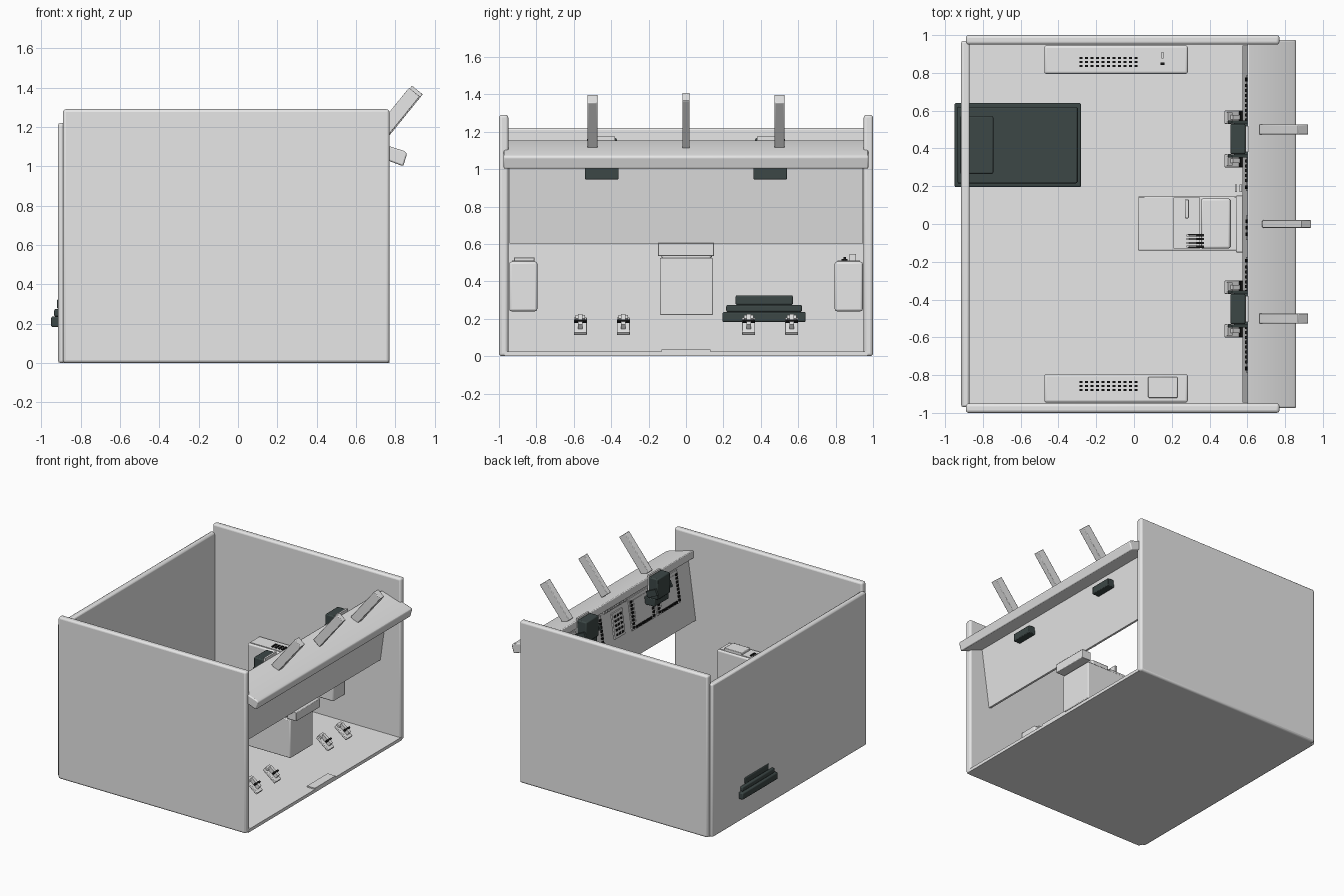
import bpy
import bmesh
from math import radians, atan2
from mathutils import Matrix, Vector

cube = bpy.data.objects.get("Cube")
if cube:
    bpy.data.objects.remove(cube, do_unlink=True)


def material(name, color):
    m = bpy.data.materials.new(name)
    m.use_nodes = True
    m.diffuse_color = (*color, 1)
    m.node_tree.nodes["Principled BSDF"].inputs["Base Color"].default_value = (*color, 1)
    return m


GREY = material("light_grey", (0.8, 0.8, 0.8))
DARK = material("dark_slate", (0.045, 0.063, 0.061))
BLACK = material("black", (0.01, 0.01, 0.01))


def finish(name, bm, mat, bevel=0, segments=2):
    mesh = bpy.data.meshes.new(name)
    bmesh.ops.recalc_face_normals(bm, faces=bm.faces)
    bm.to_mesh(mesh)
    bm.free()
    mesh.materials.append(mat)
    ob = bpy.data.objects.new(name, mesh)
    bpy.context.collection.objects.link(ob)
    if bevel:
        mod = ob.modifiers.new("Bevel", 'BEVEL')
        mod.width = bevel
        mod.segments = segments
        bpy.ops.object.select_all(action='DESELECT')
        ob.select_set(True)
        bpy.context.view_layer.objects.active = ob
        bpy.ops.object.shade_smooth_by_angle(angle=radians(40))
    return ob


def add_box(bm, center, size, tilt=0):
    mat = Matrix.Translation(center) @ Matrix.Rotation(tilt, 4, 'Y') @ Matrix.Diagonal((*size, 1))
    bmesh.ops.create_cube(bm, size=1, matrix=mat)


def box(name, xs, ys, zs, mat=GREY, bevel=0, segments=2):
    """Box given by its limits on each axis."""
    bm = bmesh.new()
    lims = (xs, ys, zs)
    add_box(bm, [sum(l) / 2 for l in lims], [l[1] - l[0] for l in lims])
    return finish(name, bm, mat, bevel, segments)


def tilted(name, center, size, tilt, mat=GREY, bevel=0):
    bm = bmesh.new()
    add_box(bm, center, size, tilt)
    return finish(name, bm, mat, bevel)


def extrude_y(name, profile, y0, y1, mat=GREY, bevel=0):
    """Extrude an xz profile along y."""
    bm = bmesh.new()
    face = bm.faces.new([bm.verts.new((x, y0, z)) for x, z in profile])
    out = bmesh.ops.extrude_face_region(bm, geom=[face])
    verts = [v for v in out["geom"] if isinstance(v, bmesh.types.BMVert)]
    bmesh.ops.translate(bm, verts=verts, vec=(0, y1 - y0, 0))
    return finish(name, bm, mat, bevel)


# Cabin shell
box("floor", (-0.89, 0.77), (-0.97, 0.97), (0, 0.025))
box("front_wall", (-0.89, 0.77), (-1, -0.95), (0, 1.29), bevel=0.015, segments=3)
box("back_wall", (-0.89, 0.77), (0.95, 1), (0, 1.29), bevel=0.015, segments=3)
box("end_wall", (-0.915, -0.87), (-0.97, 0.97), (0, 1.22), bevel=0.012)
box("floor_sill", (0.7, 0.77), (-0.13, 0.13), (0.02, 0.035))

# Instrument panel and its hood
TILT = atan2(0.07, 0.5)


def on_panel(y, z, out=0):
    return Vector((0.575 + 0.14 * (z - 0.6) - out, y, z))


tilted("instrument_panel", on_panel(0, 0.85, -0.01), (0.02, 1.89, 0.5), TILT)
extrude_y("panel_hood", [(0.6, 1.155), (0.845, 1.078), (0.86, 1.065), (0.84, 1.0), (0.6, 1.09)],
          -0.975, 0.975, bevel=0.008)
box("panel_lower_box", (0.54, 0.62), (-0.15, 0.15), (0.535, 0.605), bevel=0.004)


# Roof posts, leaning outwards
for name, y, width, shift in (("front_post", -0.5, 0.053, 0),
                              ("middle_post", 0, 0.04, 0.015),
                              ("back_post", 0.5, 0.053, 0)):
    lean = radians(39)
    axis = Vector((0.63, 0, 0.777))
    top = Vector((0.897 + shift, y, 1.377 + shift * 0.7))
    tilted(name, top - axis * 0.165, (0.07, width, 0.33), lean, bevel=0.004)

# Display sets: bezels with rows of keys and a hooded unit in front
for side, y in (("front", -0.48), ("back", 0.48)):
    keys = bmesh.new()
    for k, dy in enumerate((-0.16, 0.16)):
        center = on_panel(y + dy, 0.93, 0.004)
        tilted(f"{side}_display_{k + 1}", center, (0.012, 0.29, 0.25), TILT)
        tilted(f"{side}_screen_{k + 1}", on_panel(y + dy, 0.945, 0.011), (0.004, 0.19, 0.17), TILT)
        for i in range(8):
            for s in (-1, 1):
                add_box(keys, on_panel(y + dy + s * 0.125, 0.83 + i * 0.028, 0.013),
                        (0.012, 0.02, 0.016), TILT)
            add_box(keys, on_panel(y + dy - 0.09 + i * 0.026, 0.825, 0.013),
                    (0.012, 0.016, 0.016), TILT)
    finish(f"{side}_display_keys", keys, BLACK)

    yc = y * 0.45 / 0.48
    box(f"{side}_hooded_unit", (0.51, 0.59), (yc - 0.08, yc + 0.08), (1.0, 1.165), DARK, 0.008)
    box(f"{side}_unit_mount", (0.53, 0.7), (yc - 0.09, yc + 0.09), (0.945, 1.005), DARK, 0.005)
    box(f"{side}_unit_plate", (0.59, 0.605), (yc - 0.07, yc + 0.07), (1.05, 1.175))
    for k, s in enumerate((-1, 1)):
        tilted(f"{side}_unit_arm_{k + 1}", (0.55, yc + s * 0.09, 1.05), (0.09, 0.018, 0.05),
               radians(25), DARK)

    # Foot pedals below each display set
    for k, dy in enumerate((-0.115, 0.115)):
        py = yc + dy
        tag = f"{side}_pedal_{k + 1}"
        tilted(tag, (0.535, py, 0.16), (0.13, 0.07, 0.022), radians(38), bevel=0.004)
        tilted(tag + "_stem", (0.55, py, 0.185), (0.09, 0.025, 0.03), radians(38))
        tilted(tag + "_bar", (0.565, py, 0.187), (0.014, 0.066, 0.014), radians(38), BLACK)
        tilted(tag + "_heel", (0.5, py, 0.2), (0.03, 0.05, 0.03), radians(38))

# Centre controls of the panel
tilted("radio_panel", on_panel(-0.02, 0.92, 0.005), (0.014, 0.13, 0.2), TILT)
switches = bmesh.new()
for i in range(10):
    add_box(switches, on_panel(-0.13 + i * 0.029, 1.065, 0.008), (0.02, 0.016, 0.025), TILT)
finish("switch_row", switches, GREY)
radio_keys = bmesh.new()
for i in range(5):
    for j in range(3):
        add_box(radio_keys, on_panel(-0.055 + j * 0.035, 0.85 + i * 0.035, 0.014),
                (0.008, 0.018, 0.016), TILT)
finish("radio_keys", radio_keys, BLACK)
for k, x in enumerate((0.54, 0.565)):
    box(f"panel_lever_{k + 1}", (x - 0.006, x + 0.006), (0.17, 0.21), (0.64, 0.665))

# Centre console with throttle block and levers
box("centre_console", (0.02, 0.56), (-0.14, 0.145), (0.22, 0.525), bevel=0.006)
box("throttle_plate", (0.21, 0.35), (-0.13, 0.14), (0.52, 0.54))
box("throttle_block", (0.355, 0.51), (-0.13, 0.135), (0.52, 0.565), bevel=0.01)
box("brake_lever", (0.27, 0.29), (0.03, 0.13), (0.53, 0.6), bevel=0.004)
for i in range(4):
    y = -0.12 + i * 0.02
    tilted(f"throttle_lever_{i + 1}", (0.315, y, 0.58), (0.014, 0.01, 0.12), radians(-30))
    box(f"throttle_slot_{i + 1}", (0.285, 0.37), (y - 0.006, y + 0.006), (0.535, 0.568), BLACK)

# Side consoles against the walls
for side, s in (("front", -1), ("back", 1)):
    inner, outer = 0.795 * s, 0.945 * s
    ys = sorted((inner, outer))
    box(f"{side}_side_console", (-0.475, 0.285), ys, (0.24, 0.505), bevel=0.012, segments=3)
    box(f"{side}_console_lid", (-0.46, 0.27), (ys[0] + 0.015, ys[1] - 0.015), (0.5, 0.511))
    dots = bmesh.new()
    for i in range(11):
        for j in range(3):
            add_box(dots, (-0.28 + i * 0.029, s * 0.858 + (j - 1) * 0.021, 0.513),
                    (0.016, 0.011, 0.012))
    finish(f"{side}_console_keys", dots, BLACK)
box("console_keypad", (0.075, 0.23), (-0.92, -0.81), (0.505, 0.528), bevel=0.004)
box("console_switch", (0.145, 0.157), (0.875, 0.91), (0.505, 0.545))
box("console_knob", (0.14, 0.162), (0.842, 0.856), (0.505, 0.53), BLACK)

# Stepped dark unit passing through the end wall
for name, xs, ys, zs in (
        ("unit_base", (-0.95, -0.28), (0.195, 0.64), (0.182, 0.236)),
        ("unit_middle", (-0.935, -0.3), (0.215, 0.62), (0.236, 0.274)),
        ("unit_top", (-0.92, -0.745), (0.265, 0.572), (0.274, 0.325))):
    box(name, xs, ys, zs, DARK, 0.008)
